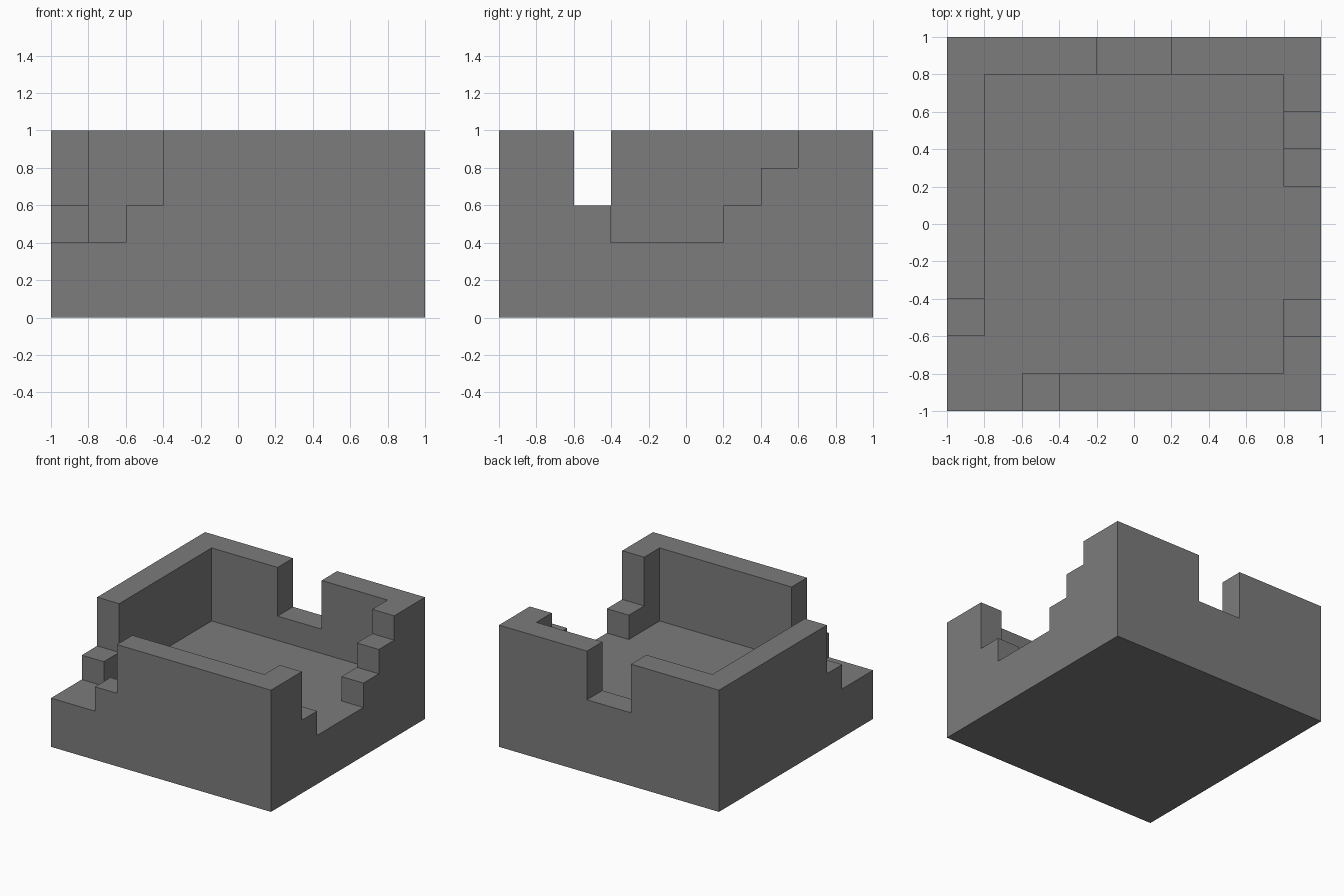
import bpy
import bmesh
from mathutils import Vector

if "Cube" in bpy.data.objects:
    bpy.data.objects.remove(bpy.data.objects["Cube"], do_unlink=True)

FLOOR, LOW, HIGH, TOP = 0.4, 0.6, 0.8, 1.0
INNER, OUTER, OVER = 0.8, 1.0, 1.1


def box(name, low, high):
    """Axis-aligned box between two corners."""
    low, high = Vector(low), Vector(high)
    bm = bmesh.new()
    bmesh.ops.create_cube(bm, size=1)
    for v in bm.verts:
        v.co = v.co * (high - low) + (low + high) / 2
    mesh = bpy.data.meshes.new(name)
    bm.to_mesh(mesh)
    bm.free()
    obj = bpy.data.objects.new(name, mesh)
    bpy.context.collection.objects.link(obj)
    return obj


# Solid block that the room is carved from
ruin = box("ruined_walls", (-OUTER, -OUTER, 0), (OUTER, OUTER, TOP))


def carve(x0, x1, y0, y1, bottom):
    """Cut away everything above a height within a rectangle."""
    cutter = box("cutter", (x0, y0, bottom), (x1, y1, TOP + 0.3))
    cutter.hide_render = True
    mod = ruin.modifiers.new("carve", 'BOOLEAN')
    mod.operation = 'DIFFERENCE'
    mod.solver = 'EXACT'
    mod.object = cutter
    bpy.context.view_layer.objects.active = ruin
    bpy.ops.object.modifier_apply(modifier=mod.name)
    bpy.data.objects.remove(cutter, do_unlink=True)


# Room interior
carve(-INNER, INNER, -INNER, INNER, FLOOR)

# Broken front right corner, stepping up along both walls
for reach, height in ((-0.4, LOW), (-0.6, FLOOR)):
    carve(-OVER, reach, -OVER, -0.7, height)
    carve(-OVER, -0.7, -OVER, reach, height)

# Stepped breach in the left wall
for start, end, height in ((-0.6, 0.6, HIGH), (-0.6, 0.4, LOW), (-0.4, 0.2, FLOOR)):
    carve(0.7, OVER, start, end, height)

# Window notch in the back wall
carve(-0.2, 0.2, 0.7, OVER, LOW)

# Merge coplanar faces
bm = bmesh.new()
bm.from_mesh(ruin.data)
bmesh.ops.remove_doubles(bm, verts=bm.verts, dist=0.0005)
bmesh.ops.dissolve_limit(bm, angle_limit=0.01, verts=bm.verts, edges=bm.edges)
bmesh.ops.recalc_face_normals(bm, faces=bm.faces)
bm.to_mesh(ruin.data)
bm.free()

# Plain stone colour
stone = bpy.data.materials.new("grey_stone")
stone.use_nodes = True
colour = (0.2, 0.2, 0.2, 1)
stone.diffuse_color = colour
stone.node_tree.nodes["Principled BSDF"].inputs["Base Color"].default_value = colour
ruin.data.materials.clear()
ruin.data.materials.append(stone)
for face in ruin.data.polygons:
    face.material_index = 0
